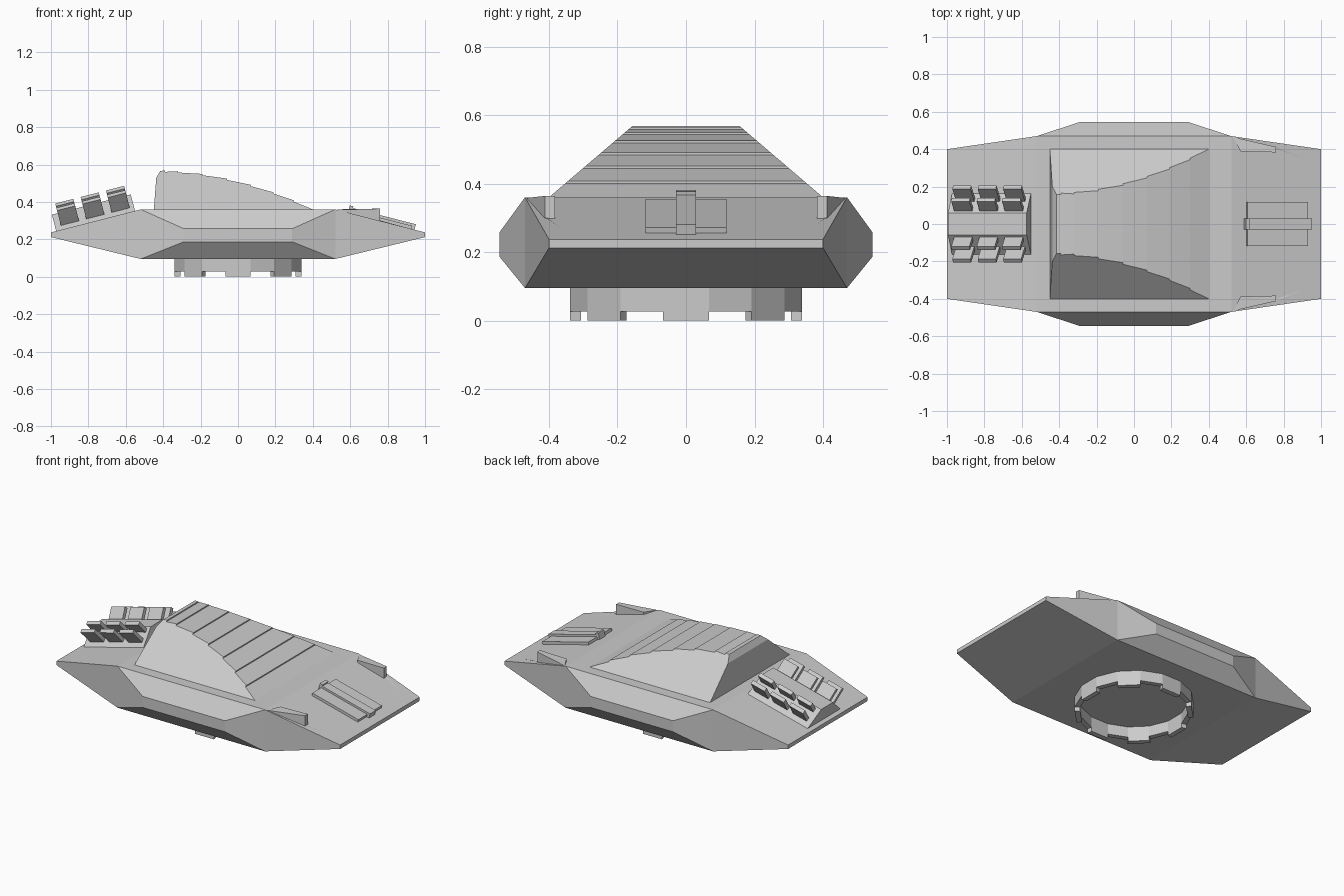
import bpy, bmesh, math
from mathutils import Vector, Matrix

if "Cube" in bpy.data.objects:
    bpy.data.objects.remove(bpy.data.objects["Cube"])


def finish(bm, name, matrix=None):
    bmesh.ops.recalc_face_normals(bm, faces=bm.faces[:])
    mesh = bpy.data.meshes.new(name)
    bm.to_mesh(mesh)
    bm.free()
    ob = bpy.data.objects.new(name, mesh)
    bpy.context.collection.objects.link(ob)
    if matrix:
        ob.matrix_world = matrix
    return ob


def convex_bm(points):
    bm = bmesh.new()
    for p in points:
        bm.verts.new(p)
    bmesh.ops.convex_hull(bm, input=bm.verts[:])
    bmesh.ops.dissolve_limit(bm, angle_limit=0.01, verts=bm.verts[:], edges=bm.edges[:])
    return bm


def convex(name, points, matrix=None):
    return finish(convex_bm(points), name, matrix)


# Hull: wedge-ended body whose middle side panels are pulled out into bulges
pts = [(sx * x, sy * y, z) for sx in (-1, 1) for sy in (-1, 1)
       for x, y, z in ((1, .40, .237), (1, .40, .212), (.52, .47, .36), (.52, .47, .095))]
bm = convex_bm(pts)
sides = [f for f in bm.faces if abs(f.calc_center_median().y) > .46
         and abs(f.calc_center_median().x) < .1 and abs(f.normal.y) > .99]
for f in bmesh.ops.extrude_discrete_faces(bm, faces=sides)["faces"]:
    for v in f.verts:
        v.co = (math.copysign(.29, v.co.x), math.copysign(.545, v.co.y),
                .257 if v.co.z > .2 else .187)
finish(bm, "hull")


# Turret hump: flat sloping sides and overlapping roof plates
def roof(x):
    return .36 + .205 * (1 - max(0, (x + .42) / .82) ** 1.9)


columns = [(-.45, .36), (-.437, .53), (-.415, .566)]
breaks = [-.39, -.32, -.19, -.06, .07, .19, .30]
for x in breaks:
    columns += [(x, roof(x) + .003), (x, roof(x) - .004)]
columns.append((.40, .36))
bm = bmesh.new()
rings = []
for x, z in columns:
    y = .40 - (z - .36) * .24 / .205
    rings.append([bm.verts.new(p) for p in
                  ((x, -.40, .36), (x, -y, z), (x, y, z), (x, .40, .36))])
for a, b in zip(rings, rings[1:]):
    for i in range(4):
        j = (i + 1) % 4
        bm.faces.new((a[i], a[j], b[j], b[i]))
bmesh.ops.remove_doubles(bm, verts=bm.verts[:], dist=1e-5)
bmesh.ops.dissolve_degenerate(bm, dist=1e-5, edges=bm.edges[:])
finish(bm, "turret_hump")

# Rear launcher block lying on the rear slope, in slope-aligned coordinates
tilt = math.atan2(.123, .48)
rear = Matrix.Translation((-.972, 0, .243)) @ Matrix.Rotation(-tilt, 4, 'Y')
convex("launcher_block", [(s, sy * y, z) for s in (0, .435) for sy in (-1, 1)
                          for y, z in ((.17, -.004), (.06, .092))], rear)

# Fins standing square to the block's sloping sides, two rows of three per side
along = Vector((.11, .09)).normalized()
for side in (-1, 1):
    for col, s in enumerate((.082, .222, .362)):
        for row, (y, z, length) in enumerate(((.139, .025, .105), (.088, .068, .08))):
            base = Vector((y, z))
            out = Vector((along.y, along.x))
            up = Vector((-along.x, along.y)) * .024
            p = [base - out * .005, base + out * length]
            p += [q + up for q in p]
            convex(f"launcher_fin_{side}_{col}_{row}",
                   [(s + dx, side * q.x, q.y) for dx in (-.05, .05) for q in p], rear)

# Front deck hatch and its raised centre rail, on the front slope
front = Matrix.Translation((.52, 0, .36)) @ Matrix.Rotation(tilt, 4, 'Y')


def deck_box(name, s0, s1, w, h):
    convex(name, [(s, y, z) for s in (s0, s1) for y in (-w, w) for z in (-.004, h)], front)


deck_box("front_hatch", .085, .42, .118, .017)
deck_box("hatch_rail", .07, .437, .029, .03)
deck_box("hatch_crossbar", .07, .09, .029, .04)

# Front corner lamp wedges, level on top
for side in (-1, 1):
    convex(f"lamp_wedge_{side}", [(x, side * y, z) for x, y, z in (
        (.53, .465, .358), (.57, .388, .362), (.57, .388, .34),
        (.76, .383, .364), (.76, .412, .364), (.76, .383, .29), (.76, .412, .29))])
    # shallow tapering trough lip ahead of the lamp
    convex(f"lamp_lip_{side}", [(x, side * y, z) for x, y, z in (
        (.755, .383, .295), (.755, .412, .302), (.755, .395, .29), (.95, .335, .249))])

# Turret ring: sixteen-sided wall with teeth on alternate segments
N, R, RI, TOP, GAP = 16, .345, .313, .097, .027
bm = bmesh.new()


def ring_point(i, r, z):
    a = 2 * math.pi * (i - .5) / N
    return bm.verts.new((r * math.cos(a), r * math.sin(a), z))


for i in range(N):
    low = 0 if i % 2 == 0 else GAP
    for loop in (((i, R, low), (i + 1, R, low), (i + 1, R, TOP), (i, R, TOP)),
                 ((i, RI, TOP), (i + 1, RI, TOP), (i + 1, RI, low), (i, RI, low)),
                 ((i, RI, low), (i + 1, RI, low), (i + 1, R, low), (i, R, low)),
                 ((i, R, TOP), (i + 1, R, TOP), (i + 1, RI, TOP), (i, RI, TOP)),
                 ((i, R, 0), (i, R, GAP), (i, RI, GAP), (i, RI, 0))):
        bm.faces.new([ring_point(*p) for p in loop])
bmesh.ops.remove_doubles(bm, verts=bm.verts[:], dist=1e-5)
finish(bm, "turret_ring")
